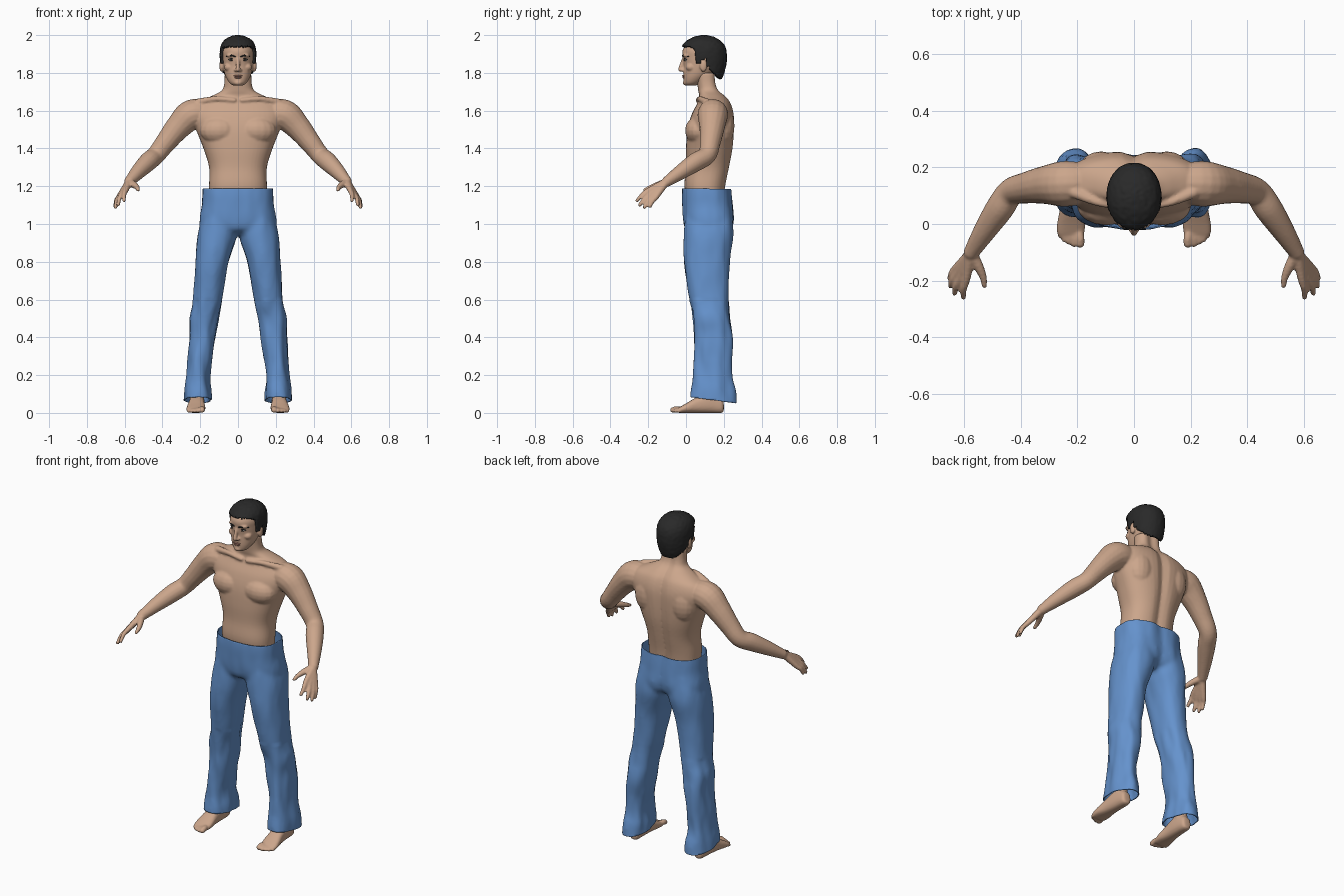
import bpy, bmesh, math
from mathutils import Vector, Matrix, noise

cube = bpy.data.objects.get("Cube")
if cube:
    bpy.data.objects.remove(cube, do_unlink=True)


def material(name, rgb):
    m = bpy.data.materials.new(name)
    m.use_nodes = True
    m.diffuse_color = (*rgb, 1)
    m.node_tree.nodes["Principled BSDF"].inputs["Base Color"].default_value = (*rgb, 1)
    return m


SKIN = material("tan skin", (0.60, 0.38, 0.26))
DENIM = material("blue cloth", (0.13, 0.29, 0.61))
BLACK = material("black hair", (0.022, 0.022, 0.022))
LIP = material("lip brown", (0.40, 0.20, 0.15))
WHITE = material("eye white", (0.62, 0.58, 0.53))


def spline(rows, steps):
    """Smooth curve of tuples through the given rows."""
    pts = [Vector(r) for r in rows]
    pts = [2 * pts[0] - pts[1]] + pts + [2 * pts[-1] - pts[-2]]
    out = []
    for a, b, c, d in zip(pts, pts[1:], pts[2:], pts[3:]):
        for i in range(steps):
            t = i / steps
            out.append(b + (c - a) * t / 2 + (a - 2.5 * b + 2 * c - d / 2) * t * t
                       + (1.5 * (b - c) + (d - a) / 2) * t ** 3)
    return out + [pts[-2]]


def skin_rings(bm, rings):
    for a, b in zip(rings, rings[1:]):
        for i in range(len(a)):
            j = (i + 1) % len(a)
            bm.faces.new((a[i], a[j], b[j], b[i]))
    bm.faces.new(rings[0])
    bm.faces.new(rings[-1])


def loft(bm, rows, power=2.2, groove=0.0, steps=5, n=48, place=lambda x, y, z: (x, y, z)):
    """Rows are height, centre x, half width, front, back."""
    rings = []
    for z, xc, hw, y0, y1 in spline(rows, steps):
        ring = []
        for i in range(n):
            a = math.tau * i / n
            c, s = math.cos(a), math.sin(a)
            x = math.copysign(abs(c) ** (2 / power), c) * hw
            y = math.copysign(abs(s) ** (2 / power), s) * (y1 - y0) / 2
            if s > 0:
                y -= groove * math.exp(-(x / 0.03) ** 2)
            ring.append(bm.verts.new(place(x + xc, y + (y0 + y1) / 2, z)))
        rings.append(ring)
    skin_rings(bm, rings)


def ball(bm, centre, radii):
    bmesh.ops.create_uvsphere(bm, u_segments=16, v_segments=10, radius=1,
                              matrix=Matrix.Translation(centre) @ Matrix.Diagonal((*radii, 1)))


def tube(bm, side, path, steps=5, n=16):
    """Round limb along x, y, z, radius points, with rounded ends."""
    pts = spline([(side * x, y, z, r) for x, y, z, r in path], steps)
    rings = []
    for i, p in enumerate(pts):
        d = pts[min(i + 1, len(pts) - 1)].xyz - pts[max(i - 1, 0)].xyz
        q = d.to_track_quat('Z', 'Y')
        rings.append([bm.verts.new(p.xyz + q @ Vector((math.cos(t) * p.w, math.sin(t) * p.w, 0)))
                      for t in (math.tau * k / n for k in range(n))])
    skin_rings(bm, rings)
    for p in (pts[0], pts[-1]):
        ball(bm, p.xyz, (p.w,) * 3)


def finish(bm, name, mat, voxel=0, smooth=0):
    bmesh.ops.recalc_face_normals(bm, faces=bm.faces)
    mesh = bpy.data.meshes.new(name)
    bm.to_mesh(mesh)
    bm.free()
    ob = bpy.data.objects.new(name, mesh)
    bpy.context.collection.objects.link(ob)
    if voxel:
        # Fuse the overlapping parts into one surface
        mod = ob.modifiers.new("fuse", 'REMESH')
        mod.mode, mod.voxel_size = 'VOXEL', voxel
        mod = ob.modifiers.new("soften", 'SMOOTH')
        mod.factor, mod.iterations = 0.5, smooth
        deps = bpy.context.evaluated_depsgraph_get()
        fused = bpy.data.meshes.new_from_object(ob.evaluated_get(deps))
        ob.modifiers.clear()
        ob.data = fused
    ob.data.materials.clear()
    ob.data.materials.append(mat)
    for p in ob.data.polygons:
        p.use_smooth = True
        p.material_index = 0
    return ob


# Torso and neck
body = bmesh.new()
loft(body, [(1.1, 0, .15, .01, .20), (1.2, 0, .153, -.008, .212), (1.3, 0, .153, 0, .232),
            (1.4, 0, .183, 0, .25), (1.5, 0, .222, .008, .257), (1.58, 0, .245, .03, .255),
            (1.64, 0, .215, .06, .238), (1.675, 0, .145, .07, .212), (1.705, 0, .088, .065, .18),
            (1.74, 0, .073, .06, .165), (1.8, 0, .07, .05, .16)], 2.4, .018)

# Head with nose and chin
head = bmesh.new()
loft(head, [(1.732, 0, .022, .0, .05), (1.745, 0, .043, -.01, .075), (1.77, 0, .06, -.013, .11),
            (1.80, 0, .072, -.013, .15), (1.84, 0, .08, -.012, .185), (1.88, 0, .083, -.017, .2),
            (1.92, 0, .083, -.018, .2), (1.96, 0, .066, .01, .175), (1.985, 0, .03, .06, .13)], 2.1)
tube(head, 1, [(0, -.012, 1.878, .008), (0, -.023, 1.845, .010), (0, -.030, 1.818, .012)])
ball(head, (0, -.004, 1.748), (.022, .013, .014))

FINGERS = [  # knuckle, tip
    ((.594, -.198, 1.178), (.603, -.259, 1.124)),
    ((.611, -.188, 1.162), (.635, -.245, 1.101)),
    ((.624, -.175, 1.150), (.649, -.220, 1.089)),
    ((.631, -.158, 1.143), (.651, -.192, 1.093))]
TOES = [(.190, -.070, .015), (.212, -.072, .011), (.230, -.065, .010), (.247, -.055, .010), (.262, -.040, .009)]

for s in (-1, 1):
    # Ear, brow ridge, cheek and nostril
    ball(head, (s * .087, .092, 1.838), (.012, .02, .033))
    ball(head, (s * .034, .005, 1.892), (.028, .022, .010))
    ball(head, (s * .048, .025, 1.83), (.026, .026, .022))
    ball(head, (s * .012, -.018, 1.814), (.009, .011, .008))
    # Chest, shoulder blade and collar
    ball(body, (s * .098, .065, 1.495), (.105, .07, .075))
    ball(body, (s * .115, .195, 1.52), (.08, .062, .11))
    tube(body, s, [(.02, .062, 1.655, .012), (.12, .075, 1.662, .014), (.21, .11, 1.645, .02)])
    # Arm
    tube(body, s, [(.16, .145, 1.58, .07), (.245, .142, 1.578, .081), (.315, .138, 1.515, .068),
                   (.38, .128, 1.435, .056), (.435, .112, 1.365, .049), (.475, .055, 1.33, .05),
                   (.525, -.02, 1.28, .041), (.575, -.1, 1.225, .028)])
    # Hand
    for knuckle, tip in FINGERS:
        k, t = Vector(knuckle), Vector(tip)
        mid = k.lerp(t, .5) + Vector((.004, 0, .006))
        tube(body, s, [(.577, -.105, 1.223, .02), (*k, .0145), (*mid, .012), (*t, .010)])
    tube(body, s, [(.57, -.11, 1.22, .02), (.547, -.155, 1.205, .017),
                   (.533, -.19, 1.192, .013), (.529, -.218, 1.18, .010)])
    # Ankle, foot and toes
    tube(body, s, [(.21, .15, .24, .04), (.214, .145, .16, .036), (.215, .145, .06, .036)])
    loft(body, [(.2, s * .215, .016, .012, .05), (.188, s * .215, .03, 0, .08), (.13, s * .216, .038, 0, .11),
                (.06, s * .219, .042, 0, .085), (0, s * .222, .05, 0, .05),
                (-.035, s * .224, .047, 0, .03), (-.047, s * .222, .036, .005, .022)],
         2.5, place=lambda x, y, z: (x, z, y))
    for x, y, r in TOES:
        tube(body, s, [(.222 + (x - .222) * .8, -.01, .018, r), (x, y + .02, r + .006, r), (x, y, r, r)])
finish(body, "body", SKIN, .0068, 2)
finish(head, "head", SKIN, .005, 3)

# Trousers
cloth = bmesh.new()
loft(cloth, [(1.25, 0, .18, -.012, .235), (1.17, 0, .188, -.02, .243), (1.1, 0, .19, -.02, .25),
             (1.02, 0, .203, -.015, .255), (.97, 0, .195, 0, .24), (.94, 0, .13, .05, .2)], 2.6, .014)
for s in (-1, 1):
    loft(cloth, [(1.08, s * .095, .085, .0, .24), (.95, s * .109, .104, -.01, .25), (.8, s * .136, .088, -.01, .23),
                 (.6, s * .161, .077, .02, .225), (.5, s * .181, .078, .038, .235), (.4, s * .188, .069, .045, .247),
                 (.2, s * .21, .061, .04, .242), (.1, s * .212, .07, .022, .264), (-.02, s * .212, .074, .018, .275)], 2.3)
trousers = finish(cloth, "trousers", DENIM, .012, 3)
bm = bmesh.new()
bm.from_mesh(trousers.data)
# Open the waist and hems, then add soft folds
for co, no in (((0, 0, 1.188), (0, .01, 1)), ((0, .14, .068), (0, -.13, -1))):
    bmesh.ops.bisect_plane(bm, geom=bm.verts[:] + bm.edges[:] + bm.faces[:],
                           plane_co=co, plane_no=no, clear_outer=True)
bm.normal_update()
for v in bm.verts:
    fold = noise.noise(Vector((v.co.x * 20, v.co.y * 20, v.co.z * 7)))
    v.co += v.normal * fold * (.009 if v.co.z < .6 else .004)
bm.to_mesh(trousers.data)
bm.free()
cuff = trousers.modifiers.new("cloth thickness", 'SOLIDIFY')
cuff.thickness, cuff.offset = .005, -1

# Short hair, trimmed along a hairline
hair = bmesh.new()
loft(hair, [(1.76, 0, .072, 0, .188), (1.80, 0, .087, -.01, .203), (1.85, 0, .094, -.016, .214),
            (1.90, 0, .097, -.024, .216), (1.94, 0, .092, -.022, .207), (1.97, 0, .076, .004, .182),
            (1.99, 0, .046, .042, .147), (2.0, 0, .01, .085, .11)], 2.1, steps=6, n=80)


def hairline(y):
    if y < .05:
        return 1.943 - max(0, y) * .3
    if y < .075:
        return 1.85
    if y < .112:
        return 1.872
    return max(1.768, 1.835 - (y - .112) * 1.0)


trimmed = []
for f in hair.faces:
    c = f.calc_center_median()
    if c.z < hairline(c.y) + .006 * noise.noise(c * 150):
        trimmed.append(f)
bmesh.ops.delete(hair, geom=trimmed, context='FACES')
for v in hair.verts:
    v.co += (v.co - Vector((0, .1, 1.88))) * .02 * noise.noise(v.co * 70)
hair_ob = finish(hair, "hair", BLACK)
shell = hair_ob.modifiers.new("hair thickness", 'SOLIDIFY')
shell.thickness, shell.offset = .014, -1

# Eyes, brows and lips
whites, dark, lips = bmesh.new(), bmesh.new(), bmesh.new()
for s in (-1, 1):
    ball(whites, (s * .034, .003, 1.868), (.014, .013, .006))
    ball(dark, (s * .034, -.004, 1.868), (.006, .0085, .0062))
    tube(dark, s, [(.019, .0, 1.872, .002), (.034, -.009, 1.8755, .003), (.05, .006, 1.870, .002)])
    tube(dark, s, [(.014, -.016, 1.886, .003), (.036, -.014, 1.892, .0045), (.062, .014, 1.886, .0025)])
ball(lips, (0, -.011, 1.785), (.023, .009, .005))
ball(lips, (0, -.010, 1.776), (.020, .009, .006))
finish(whites, "eyes", WHITE)
finish(dark, "irises_and_brows", BLACK)
finish(lips, "lips", LIP)
